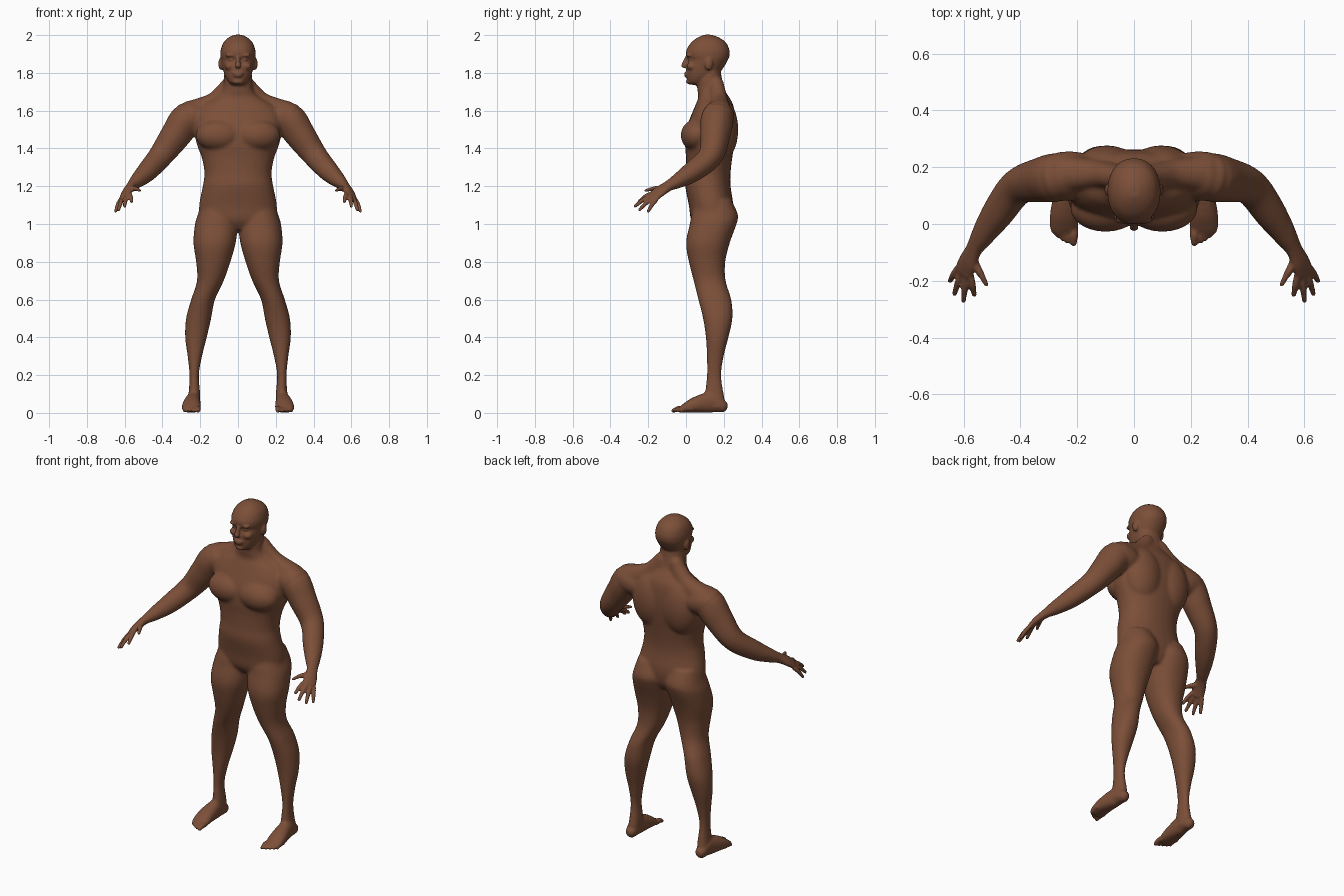
import bpy
import bmesh
import math
from mathutils import Vector, Matrix

default_cube = bpy.data.objects.get("Cube")
if default_cube:
    bpy.data.objects.remove(default_cube, do_unlink=True)

SIDES = 28
STEPS = 5
UP = Vector((0, 0, 1))
bm = bmesh.new()


def spline_rows(rows):
    """Catmull-Rom interpolation between rows of values."""
    result = []
    last = len(rows) - 1
    for i in range(last):
        quad = zip(rows[max(i - 1, 0)], rows[i], rows[i + 1], rows[min(i + 2, last)])
        quad = list(quad)
        for step in range(STEPS):
            t = step / STEPS
            result.append([
                b + (c - a) * t / 2
                + (a - b * 2.5 + c * 2 - d / 2) * t * t
                + (b * 3 - a - c * 3 + d) * t ** 3 / 2
                for a, b, c, d in quad])
    result.append(list(rows[last]))
    return result


def skin_rings(rings):
    """Close a list of (centre, half_width_vector, half_depth_vector) rings."""
    loops = []
    for centre, across, deep in rings:
        loop = []
        for k in range(SIDES):
            angle = math.tau * k / SIDES
            c, s = math.cos(angle), math.sin(angle)
            # slightly squared ellipse
            c = math.copysign(abs(c) ** 0.92, c)
            s = math.copysign(abs(s) ** 0.92, s)
            loop.append(bm.verts.new(centre + across * c + deep * s))
        loops.append(loop)
    for low, high in zip(loops, loops[1:]):
        for k in range(SIDES):
            n = (k + 1) % SIDES
            bm.faces.new((low[k], low[n], high[n], high[k]))
    bm.faces.new(loops[0][::-1])
    bm.faces.new(loops[-1])


def column(rows):
    """Upright form from rows of (z, x_min, x_max, y_front, y_back)."""
    rings = []
    for z, left, right, front, back in spline_rows(rows):
        centre = Vector(((left + right) / 2, (front + back) / 2, z))
        rings.append((centre, Vector(((right - left) / 2, 0, 0)),
                      Vector((0, (back - front) / 2, 0))))
    skin_rings(rings)


def centred_column(rows):
    """Symmetric upright form from rows of (z, half_width, y_front, y_back)."""
    column([(z, -half, half, front, back) for z, half, front, back in rows])


def limb(rows, across_hint):
    """Round-ended tube from rows of (x, y, z, half_width, half_thickness)."""
    rows = spline_rows(rows)
    points = [Vector(row[:3]) for row in rows]
    rings = []
    for i, row in enumerate(rows):
        tangent = points[min(i + 1, len(points) - 1)] - points[max(i - 1, 0)]
        tangent.normalize()
        across = (across_hint - tangent * across_hint.dot(tangent)).normalized()
        deep = tangent.cross(across)
        ring = (points[i], across * row[3], deep * row[4])
        size = min(row[3:])
        caps = [(points[i] + tangent * size * reach * (-1 if i == 0 else 1),
                 ring[1] * shrink, ring[2] * shrink)
                for reach, shrink in ((0.6, 0.8), (0.95, 0.3))]
        if i == 0:
            rings += caps[::-1] + [ring]
        elif i == len(rows) - 1:
            rings += [ring] + caps
        else:
            rings.append(ring)
    skin_rings(rings)


def digit(base, tip, thick, bend=0.006):
    """Finger or toe with a slight bend in the middle."""
    base, tip = Vector(base), Vector(tip)
    middle = (base + tip) / 2 + UP * bend
    limb([(*base, thick, thick), (*middle, thick, thick),
          (*tip, thick * 0.75, thick * 0.75)], Vector((1, 0.3, 0)))


def muscle(centre, radii):
    """Ellipsoid mass."""
    matrix = Matrix.Translation(centre) @ Matrix.Diagonal((*radii, 1))
    bmesh.ops.create_uvsphere(bm, u_segments=24, v_segments=16, radius=1, matrix=matrix)


# Leg, from buttock to ankle
column([
    (1.13, .03, .19, .06, .24), (1.05, 0, .213, .03, .275), (1, 0, .228, .02, .268),
    (.9, .012, .236, 0, .232), (.8, .04, .222, .015, .208), (.7, .075, .217, .04, .21),
    (.6, .122, .248, .065, .24), (.5, .142, .275, .09, .246), (.4, .165, .28, .105, .225),
    (.3, .19, .267, .11, .2), (.2, .207, .257, .11, .187), (.1, .2, .262, .1, .2),
    (.03, .2, .272, .1, .21)])

# Foot and toes
limb([(.235, .19, .036, .032, .034), (.238, .13, .055, .038, .055),
      (.245, .05, .042, .048, .042), (.247, 0, .027, .05, .027),
      (.246, -.025, .018, .045, .018)], Vector((1, 0, 0)))
for x, tip_y, thick in ((.212, -.068, .015), (.235, -.064, .01), (.253, -.054, .01),
                        (.27, -.041, .01), (.285, -.026, .01)):
    digit((x, tip_y + .055, .02), (x, tip_y, .011), thick)

# Shoulder, arm and palm in one tube
across_palm = Vector((.75, .4, -.53))
limb([(.2, .175, 1.56, .08, .08), (.265, .165, 1.56, .086, .088),
      (.33, .155, 1.47, .077, .08), (.41, .13, 1.36, .064, .064),
      (.482, .035, 1.277, .056, .054), (.535, -.045, 1.227, .04, .038),
      (.563, -.09, 1.203, .031, .025), (.585, -.135, 1.175, .037, .02),
      (.599, -.17, 1.148, .038, .016)], across_palm)

# Fingers and thumb
for base, tip in (((.575, -.18, 1.162), (.562, -.25, 1.118)),
                  ((.592, -.178, 1.152), (.6, -.27, 1.094)),
                  ((.609, -.17, 1.14), (.632, -.246, 1.075)),
                  ((.622, -.157, 1.128), (.648, -.2, 1.068))):
    digit(base, tip, .0115)
digit((.565, -.125, 1.185), (.519, -.215, 1.177), .014)

# Trapezius, chest and shoulder blade masses
limb([(.04, .16, 1.74, .04, .045), (.12, .175, 1.64, .05, .06),
      (.24, .175, 1.58, .07, .075)], Vector((0, 1, 0)))
muscle((.1, .055, 1.47), (.125, .083, .085))
muscle((.095, .185, 1.5), (.12, .092, .17))

# Ear, brow, eyeball and cheek
muscle((.09, .12, 1.848), (.014, .022, .034))
muscle((.036, .014, 1.893), (.032, .014, .009))
muscle((.035, .024, 1.87), (.016, .014, .01))
muscle((.042, .03, 1.835), (.03, .026, .022))

# Mirror every paired part to the other side
copied = bmesh.ops.duplicate(bm, geom=bm.verts[:] + bm.edges[:] + bm.faces[:])
for item in copied["geom"]:
    if isinstance(item, bmesh.types.BMVert):
        item.co.x *= -1

# Torso and neck
centred_column([
    (.97, .15, .06, .21), (1.02, .2, .027, .24), (1.1, .206, .015, .25),
    (1.2, .187, -.004, .236), (1.27, .178, 0, .236), (1.35, .192, 0, .245),
    (1.42, .218, -.005, .255), (1.5, .235, 0, .262), (1.57, .235, .025, .26),
    (1.63, .19, .05, .25), (1.67, .12, .065, .23), (1.71, .082, .06, .205),
    (1.77, .075, .06, .19), (1.84, .07, .08, .18)])

# Head
centred_column([
    (1.737, .028, .02, .075), (1.752, .05, .008, .12), (1.785, .07, .003, .165),
    (1.83, .082, .002, .2), (1.868, .09, .012, .222), (1.89, .093, .002, .23),
    (1.92, .092, .002, .23), (1.96, .078, .027, .212), (1.987, .05, .062, .175),
    (2.002, .018, .095, .135)])

# Nose, lips and chin
limb([(0, .008, 1.885, .01, .012), (0, -.004, 1.86, .011, .012),
      (0, -.012, 1.838, .017, .013)], Vector((1, 0, 0)))
muscle((0, .002, 1.798), (.029, .013, .007))
muscle((0, .003, 1.785), (.025, .013, .007))
muscle((0, .016, 1.752), (.026, .016, .014))

bmesh.ops.recalc_face_normals(bm, faces=bm.faces)
mesh = bpy.data.meshes.new("body")
bm.to_mesh(mesh)
bm.free()
body = bpy.data.objects.new("body", mesh)
bpy.context.collection.objects.link(body)
bpy.ops.object.select_all(action='DESELECT')
body.select_set(True)
bpy.context.view_layer.objects.active = body

# Fuse the parts into one skin
fuse = body.modifiers.new("fuse", 'REMESH')
fuse.mode = 'VOXEL'
fuse.voxel_size = 0.006
bpy.ops.object.modifier_apply(modifier=fuse.name)

# Flat soles, and weaker smoothing on hands, feet and head
soft = body.vertex_groups.new(name="soft")
for vert in body.data.vertices:
    vert.co.z = max(vert.co.z, 0)
    weight = 1.0
    if abs(vert.co.x) > .55:
        weight = .06
    elif vert.co.z < .09 or vert.co.z > 1.745:
        weight = .12
    soft.add([vert.index], weight, 'REPLACE')
relax = body.modifiers.new("relax", 'SMOOTH')
relax.factor = 0.5
relax.iterations = 26
relax.vertex_group = soft.name
bpy.ops.object.modifier_apply(modifier=relax.name)
bpy.ops.object.shade_smooth()

# Skin colour
colour = (.2, .078, .04, 1)
skin = bpy.data.materials.new("brown skin")
skin.use_nodes = True
skin.diffuse_color = colour
shader = next(n for n in skin.node_tree.nodes if n.type == 'BSDF_PRINCIPLED')
shader.inputs["Base Color"].default_value = colour
body.data.materials.clear()
body.data.materials.append(skin)
